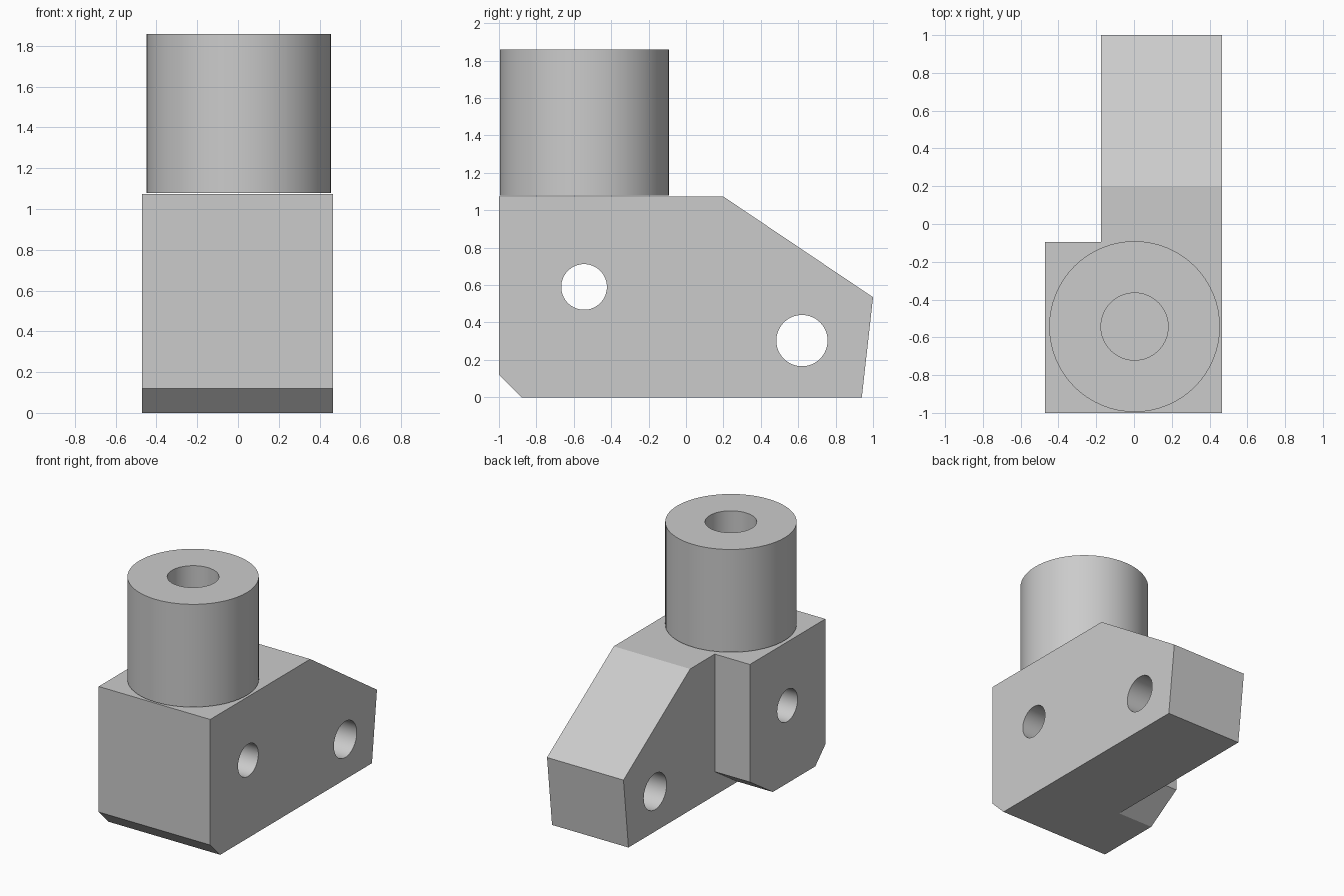
import bpy, bmesh, math
from mathutils import Matrix

old = bpy.data.objects.get("Cube")
if old:
    bpy.data.objects.remove(old, do_unlink=True)

grey = bpy.data.materials.new("plain_grey")
grey.use_nodes = True
colour = (0.6, 0.6, 0.6, 1)
grey.diffuse_color = colour
grey.node_tree.nodes["Principled BSDF"].inputs["Base Color"].default_value = colour


def finish(name, bm):
    bmesh.ops.recalc_face_normals(bm, faces=bm.faces)
    mesh = bpy.data.meshes.new(name)
    bm.to_mesh(mesh)
    bm.free()
    mesh.materials.append(grey)
    obj = bpy.data.objects.new(name, mesh)
    bpy.context.collection.objects.link(obj)
    return obj


def slab(name, profile, x0, x1):
    """Extrude a (y, z) profile from x0 to x1."""
    bm = bmesh.new()
    face = bm.faces.new([bm.verts.new((x0, y, z)) for y, z in profile])
    new = bmesh.ops.extrude_face_region(bm, geom=[face])["geom"]
    bmesh.ops.translate(bm, vec=(x1 - x0, 0, 0),
                        verts=[v for v in new if isinstance(v, bmesh.types.BMVert)])
    return finish(name, bm)


def cylinder(name, radius, length, centre, along_x=False):
    bm = bmesh.new()
    matrix = Matrix.Translation(centre)
    if along_x:
        matrix = matrix @ Matrix.Rotation(math.pi / 2, 4, "Y")
    bmesh.ops.create_cone(bm, cap_ends=True, segments=64, radius1=radius,
                          radius2=radius, depth=length, matrix=matrix)
    return finish(name, bm)


def combine(target, tool, operation):
    """Apply a boolean, then remove the tool."""
    mod = target.modifiers.new(operation.lower(), "BOOLEAN")
    mod.operation, mod.solver, mod.object = operation, "EXACT", tool
    bpy.ops.object.select_all(action="DESELECT")
    bpy.context.view_layer.objects.active = target
    target.select_set(True)
    bpy.ops.object.modifier_apply(modifier=mod.name)
    bpy.data.objects.remove(tool, do_unlink=True)


def smooth(obj):
    bpy.ops.object.select_all(action="DESELECT")
    bpy.context.view_layer.objects.active = obj
    obj.select_set(True)
    bpy.ops.object.shade_smooth_by_angle(angle=math.radians(25))


LEFT, RIGHT, STEP, TOP = 0.467, -0.47, -0.175, 1.073
front_edge = [(-1, TOP), (-1, 0.12), (-0.88, 0)]

# Long arm plate with sloped back, and the short chamfered block beside it
body = slab("mounting_block", front_edge + [(0.94, 0), (1, 0.535), (0.2, TOP)], STEP, LEFT)
side = slab("side_block", front_edge + [(-0.37, 0), (-0.095, 0.18), (-0.095, TOP)], RIGHT, STEP)
combine(body, side, "UNION")

# Cross holes
for y, z, radius in ((-0.545, 0.59, 0.122), (0.62, 0.303, 0.137)):
    combine(body, cylinder("hole_cutter", radius, 2, (0, y, z), along_x=True), "DIFFERENCE")
smooth(body)

# Bored round post standing on the block
post_centre = (0.003, -0.543, 1.469)
post = cylinder("round_post", 0.452, 0.78, post_centre)
combine(post, cylinder("bore_cutter", 0.178, 1, post_centre), "DIFFERENCE")
smooth(post)
